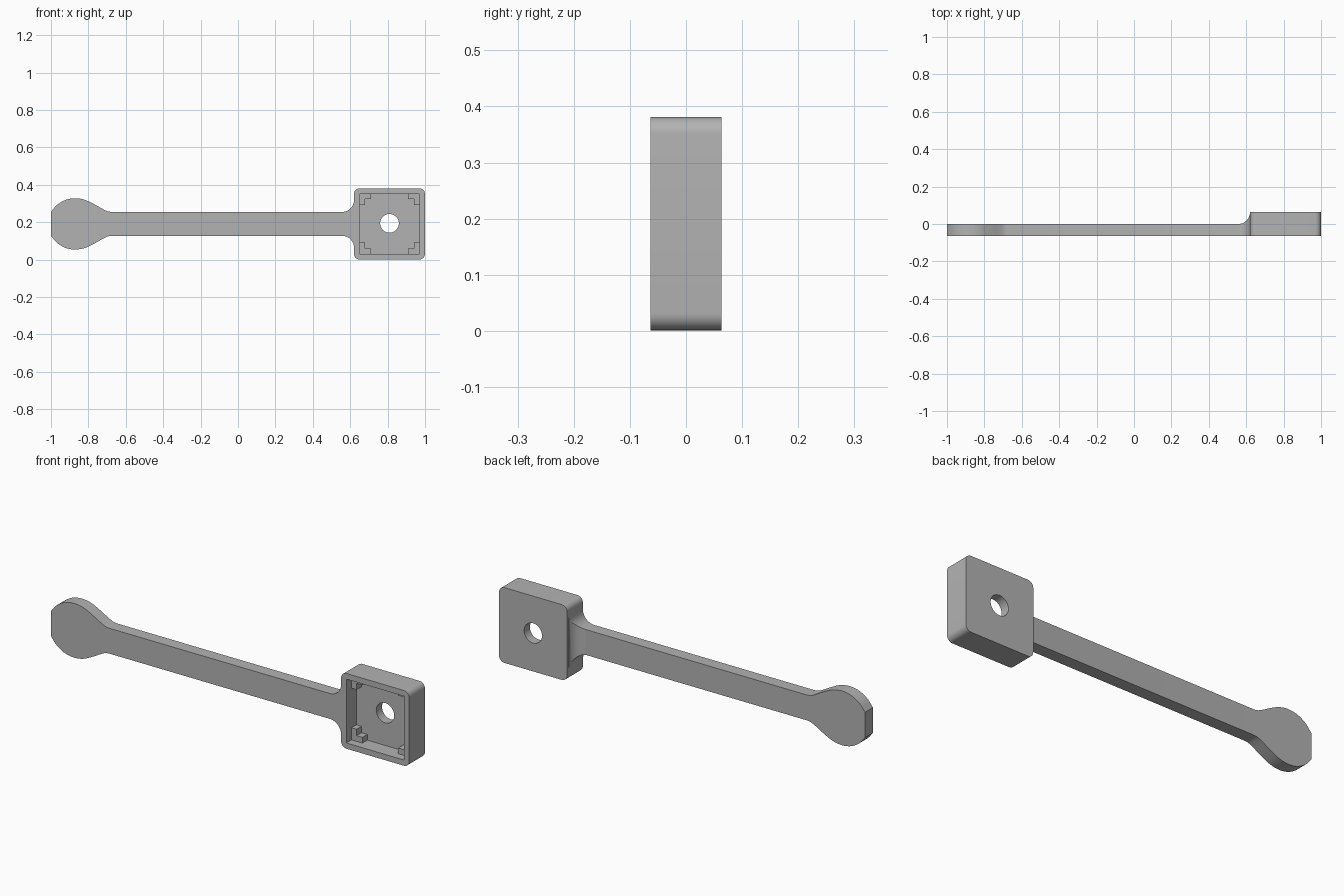
import bpy, bmesh, math
from mathutils import Vector

cube = bpy.data.objects.get("Cube")
if cube:
    bpy.data.objects.remove(cube, do_unlink=True)

grey = bpy.data.materials.new("plain grey")
grey.use_nodes = True
COLOUR = (0.45, 0.45, 0.45, 1)
grey.diffuse_color = COLOUR
grey.node_tree.nodes["Principled BSDF"].inputs["Base Color"].default_value = COLOUR

MID = 0.191                      # height of the long axis
FRONT, BACK = -0.063, 0.063
FLOOR = 0.017                    # inner face of the housing's back wall
BOX_X, BOX_HALF = 0.81, 0.19


def prism(name, outline, start, end, axis="y"):
    """Extrude an outline: (x, z) points along y, or (x, y) points along z."""
    bm = bmesh.new()
    place = (lambda a, b, t: (a, t, b)) if axis == "y" else (lambda a, b, t: (a, b, t))
    face = bm.faces.new([bm.verts.new(place(a, b, start)) for a, b in outline])
    extruded = bmesh.ops.extrude_face_region(bm, geom=[face])["geom"]
    step = Vector(place(0, 0, end - start))
    bmesh.ops.translate(bm, vec=step, verts=[v for v in extruded if isinstance(v, bmesh.types.BMVert)])
    bmesh.ops.recalc_face_normals(bm, faces=bm.faces)
    mesh = bpy.data.meshes.new(name)
    bm.to_mesh(mesh)
    bm.free()
    mesh.materials.append(grey)
    obj = bpy.data.objects.new(name, mesh)
    bpy.context.collection.objects.link(obj)
    return obj


def combine(obj, other, operation):
    """Apply a boolean and discard the helper."""
    mod = obj.modifiers.new("cut", "BOOLEAN")
    mod.operation, mod.object, mod.solver = operation, other, "EXACT"
    bpy.context.view_layer.objects.active = obj
    bpy.ops.object.modifier_apply(modifier=mod.name)
    bpy.data.objects.remove(other, do_unlink=True)


def arc(cx, cy, r, a0, a1, n=12):
    angles = [math.radians(a0 + (a1 - a0) * i / n) for i in range(n + 1)]
    return [(cx + r * math.cos(a), cy + r * math.sin(a)) for a in angles]


def rounded_square(half, r):
    k = half - r
    return [p for i, (sx, sz) in enumerate([(1, 1), (-1, 1), (-1, -1), (1, -1)])
            for p in arc(BOX_X + sx * k, MID + sz * k, r, 90 * i, 90 * i + 90, 8)]


def square(half):
    return [(BOX_X + sx * half, MID + sz * half) for sx, sz in [(1, 1), (-1, 1), (-1, -1), (1, -1)]]


def spline(points, n=5):
    """Smooth curve through the points."""
    pts = [Vector(p) for p in points]
    pts = [2 * pts[0] - pts[1]] + pts + [2 * pts[-1] - pts[-2]]
    out = []
    for a, b, c, d in zip(pts, pts[1:], pts[2:], pts[3:]):
        for i in range(n):
            t = i / n
            out.append(tuple(0.5 * (2 * b + (c - a) * t + (2 * a - 5 * b + 4 * c - d) * t * t
                                    + (3 * b - a - 3 * c + d) * t ** 3)))
    return out + [tuple(pts[-2])]


# Arm with paddle end and flared root: half-outline mirrored about the long axis
paddle = spline([(-1, .064), (-.967, .102), (-.92, .129), (-.87, .137), (-.82, .129),
                 (-.77, .106), (-.72, .078), (-.695, .067), (-.675, .064)])
half = paddle + arc(.557, .127, .063, -90, 0) + [(.635, .127)]
outline = [(x, MID + h) for x, h in half] + [(x, MID - h) for x, h in reversed(half)]
arm = prism("arm", outline, FRONT, BACK)

# Thickness profile: thin arm curving up into the housing's side
side = [(-1.1, -.1), (-1.1, 0)] + arc(.557, .063, .063, -90, -12) + [(.64, .05), (.64, -.1)]
combine(arm, prism("thickness_helper", side, -.1, .5, "z"), "INTERSECT")

# Housing: rounded square block with front pocket and a round hole
housing = prism("housing", rounded_square(BOX_HALF, .03), FRONT, BACK)
combine(housing, prism("pocket_helper", square(.161), FRONT - .05, FLOOR), "DIFFERENCE")
combine(housing, prism("hole_helper", arc(BOX_X, MID + .003, .05, 0, 352.5, 47), -.2, .2), "DIFFERENCE")

# Stepped L-shaped posts in the four pocket corners
STEP = [(0, 0), (.063, 0), (.063, .031), (.031, .031), (.031, .063), (0, .063)]
posts = []
for sx, x_name in ((-1, "right"), (1, "left")):
    for sz, z_name in ((-1, "lower"), (1, "upper")):
        shape = [(BOX_X + sx * (.163 - a), MID + sz * (.163 - b)) for a, b in STEP]
        posts.append(prism(f"{z_name}_{x_name}_corner_post", shape, -.022, FLOOR + .004))

# Smooth the curves, keep edges crisp
bpy.ops.object.select_all(action="DESELECT")
for obj in [arm, housing] + posts:
    obj.select_set(True)
bpy.context.view_layer.objects.active = arm
bpy.ops.object.shade_smooth_by_angle(angle=math.radians(30))
